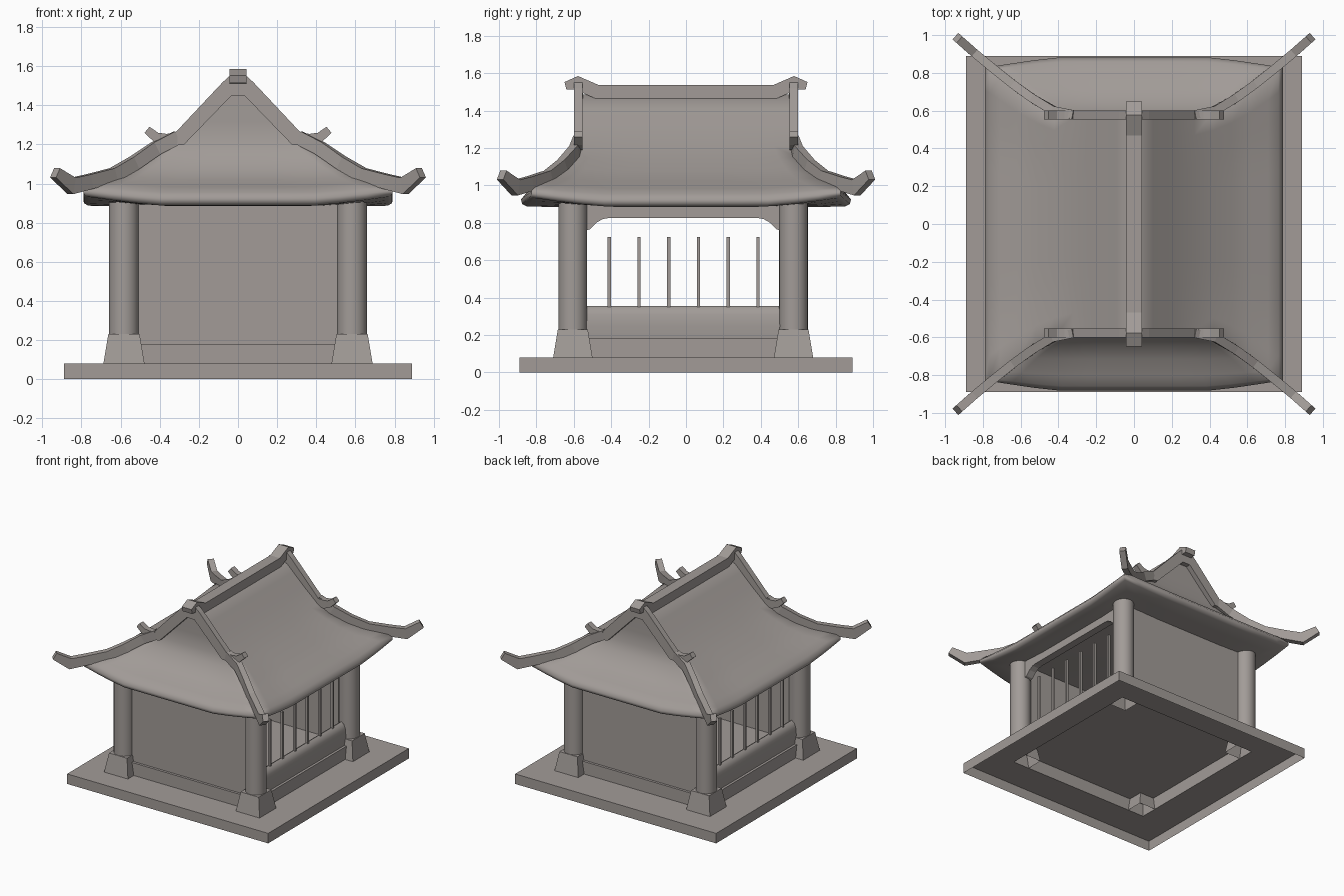
import bpy, bmesh, math
from mathutils import Vector

if "Cube" in bpy.data.objects:
    bpy.data.objects.remove(bpy.data.objects["Cube"])

stone = bpy.data.materials.new("warm_grey_stone")
stone.diffuse_color = (0.36, 0.33, 0.312, 1)
stone.use_nodes = True
stone.node_tree.nodes["Principled BSDF"].inputs["Base Color"].default_value = stone.diffuse_color
YO = -0.015  # small shift of the frame below the roof


def finish(name, bm, smooth=None):
    bmesh.ops.recalc_face_normals(bm, faces=bm.faces)
    me = bpy.data.meshes.new(name)
    bm.to_mesh(me)
    bm.free()
    me.materials.append(stone)
    if smooth:
        me.shade_smooth()
        me.set_sharp_from_angle(angle=math.radians(smooth))
    ob = bpy.data.objects.new(name, me)
    bpy.context.collection.objects.link(ob)
    return ob


def loft(name, rings, smooth=None, cap0=True, cap1=True):
    bm = bmesh.new()
    vs = [[bm.verts.new(p) for p in r] for r in rings]
    n = len(vs[0])
    for a, b in zip(vs, vs[1:]):
        for i in range(n):
            j = (i + 1) % n
            bm.faces.new((a[i], a[j], b[j], b[i]))
    if cap0:
        bm.faces.new(vs[0])
    if cap1:
        bm.faces.new(vs[-1])
    return finish(name, bm, smooth)


def rect(a, b, z, cx=0, cy=0):
    return [(cx + sx * a, cy + sy * b, z) for sx, sy in ((-1, -1), (1, -1), (1, 1), (-1, 1))]


def box(name, x0, x1, y0, y1, z0, z1):
    cx, cy, a, b = (x0 + x1) / 2, (y0 + y1) / 2, abs(x1 - x0) / 2, abs(y1 - y0) / 2
    return loft(name, [rect(a, b, z0, cx, cy), rect(a, b, z1, cx, cy)])


def prism_x(name, prof, x0, x1, smooth=None):
    return loft(name, [[(x, y, z) for y, z in prof] for x in (x0, x1)], smooth)


def prism_y(name, prof, y0, y1, smooth=None):
    return loft(name, [[(x, y, z) for x, z in prof] for y in (y0, y1)], smooth)


def beam(name, path, w, h):
    """Rectangular bar along a path; h is one height per point."""
    pts = [Vector(p) for p in path]
    rings = []
    for i, p in enumerate(pts):
        t = (pts[min(i + 1, len(pts) - 1)] - pts[max(i - 1, 0)]).normalized()
        s = t.cross(Vector((0, 0, 1))).normalized()
        u = s.cross(t)
        rings.append([p + s * sx * w / 2 + u * su * h[i] / 2
                      for sx, su in ((-1, -1), (1, -1), (1, 1), (-1, 1))])
    return loft(name, rings)


# Base slab, open underneath, with a raised floor block forming the sill
loft("base_slab", [rect(0.89, 0.89, 0), rect(0.89, 0.89, 0.08), rect(0.62, 0.62, 0.08, 0, YO),
                   rect(0.62, 0.62, 0.18, 0, YO)], cap0=False)

# Corner posts on tapered plinths
for sx in (-1, 1):
    for sy in (-1, 1):
        cx, cy = sx * 0.583, sy * 0.59 + YO
        loft("plinth", [rect(0.105, 0.105, 0.08, cx, cy), rect(0.08, 0.08, 0.23, cx, cy)], cap0=False)
        ring = [(cx + 0.077 * math.cos(k * math.pi / 12), cy + 0.077 * math.sin(k * math.pi / 12))
                for k in range(24)]
        loft("post", [[(x, y, z) for x, y in ring] for z in (0.23, 0.93)], 40)

# Solid front and back walls
for s in (-1, 1):
    box("wall", -0.56, 0.56, s * 0.55 + YO, s * 0.60 + YO, 0.18, 0.92)

# Side openings: rounded low wall, bars, bracketed header
low = [(0.60, 0.18), (0.605, 0.25), (0.60, 0.31), (0.588, 0.342), (0.565, 0.356),
       (0.545, 0.345), (0.535, 0.31), (0.535, 0.18)]
head = [(-0.54, 0.92), (-0.54, 0.75), (-0.50, 0.765), (-0.465, 0.80), (-0.43, 0.82), (-0.40, 0.825)]
head = head + [(-y, z) for y, z in reversed(head)]
for s in (-1, 1):
    prism_y("low_wall", [(s * x, z) for x, z in low], -0.55 + YO, 0.55 + YO, 40)
    prism_x("header", [(y + YO, z) for y, z in head], s * 0.54, s * 0.60)
    for k in range(6):
        y = -0.41 + k * 0.159
        box("window_bar", s * 0.567 - 0.009, s * 0.567 + 0.009, y - 0.009, y + 0.009, 0.34, 0.725)


# Curved hip-and-gable roof shell: rings that lift and pull in at the corners
def roof_ring(a, b, z, lift, pull, n=12):
    pts = []
    corners = [(-1, -1), (1, -1), (1, 1), (-1, 1)]
    for k in range(4):
        (ax, ay), (bx, by) = corners[k], corners[(k + 1) % 4]
        for i in range(n):
            f = i / n
            c = max(0, (abs(2 * f - 1) - 0.5) / 0.5) ** 1.2
            x, y = ax + (bx - ax) * f, ay + (by - ay) * f
            pts.append((x * a, y * (b - pull * c), z + lift * c))
    return pts


roof = [(0.02, 0.56, 1.485, 0, 0), (0.10, 0.56, 1.41, 0, 0), (0.20, 0.56, 1.315, 0, 0),
        (0.32, 0.563, 1.21, 0, 0), (0.42, 0.595, 1.14, 0.01, 0), (0.52, 0.645, 1.075, 0.015, 0),
        (0.62, 0.715, 1.02, 0.02, 0.005), (0.71, 0.80, 0.985, 0.025, 0.02),
        (0.765, 0.858, 0.955, 0.035, 0.04), (0.79, 0.882, 0.925, 0.04, 0.055),
        (0.788, 0.876, 0.90, 0.045, 0.05), (0.765, 0.85, 0.887, 0.045, 0.04),
        (0.66, 0.73, 0.885, 0.025, 0.02), (0.5, 0.52, 0.885, 0, 0)]
loft("roof", [roof_ring(*r) for r in roof], 65)

# Main ridge with upturned ends
ridge = [(0, 0.645, 1.533), (0, 0.585, 1.548), (0, 0.47, 1.498)]
ridge = ridge + [(x, -y, z) for x, y, z in reversed(ridge)]
beam("main_ridge", ridge, 0.086, [0.04, 0.075, 0.078, 0.078, 0.075, 0.04])

# Gable edges with curled tips, and hip ridges running out to the horns
gable = [(0.0, 1.535), (0.05, 1.49), (0.30, 1.228), (0.37, 1.222), (0.42, 1.238), (0.465, 1.275)]
hip = [(0.31, 0.577, 1.235), (0.42, 0.597, 1.18), (0.53, 0.66, 1.105), (0.635, 0.735, 1.045),
       (0.76, 0.835, 1.01), (0.85, 0.91, 0.988), (0.935, 0.985, 1.055)]
for sx in (-1, 1):
    for sy in (-1, 1):
        beam("gable_edge", [(sx * x, sy * 0.577, z) for x, z in gable], 0.046,
             [0.08, 0.08, 0.075, 0.065, 0.05, 0.04])
        beam("hip_ridge", [(sx * x, sy * y, z) for x, y, z in hip], 0.046,
             [0.07, 0.07, 0.07, 0.07, 0.075, 0.085, 0.055])
    # Plain block closing each ridge end
    box("ridge_end", -0.043, 0.043, sx * 0.55, sx * 0.60, 1.45, 1.55)
